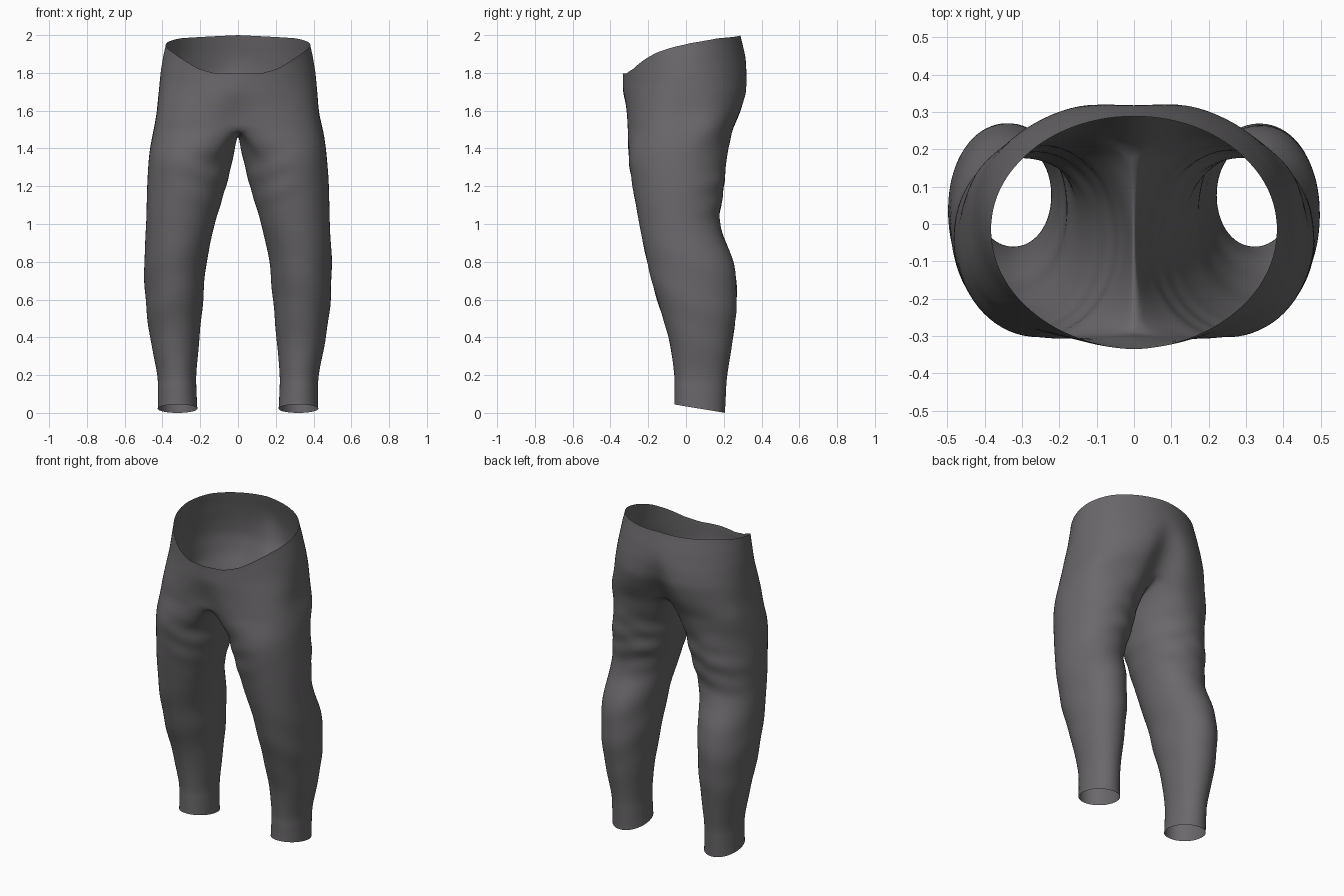
import bpy, bmesh, math
from mathutils import Vector

if "Cube" in bpy.data.objects:
    bpy.data.objects.remove(bpy.data.objects["Cube"])

OUT, INN = 48, 26            # columns on the outer arc and on the inseam side
LEG_STEPS, HIP_STEPS = 10, 26

# leg sections: z, inner x, outer x, front y, back y
LEG = [(0.00, .215, .425, -.062, .207), (0.10, .219, .425, -.062, .212),
       (0.20, .220, .429, -.064, .219), (0.40, .203, .466, -.093, .250),
       (0.60, .184, .491, -.154, .270), (0.80, .165, .497, -.207, .252),
       (1.00, .122, .487, -.248, .180), (1.20, .062, .482, -.284, .203),
       (1.34, .028, .473, -.304, .215)]
# hip profile: z, half width, front y, back y
HIP = [(1.40, .468, -.310, .225), (1.50, .450, -.317, .265), (1.60, .430, -.326, .308),
       (1.70, .420, -.335, .338), (1.80, .412, -.335, .332), (1.90, .395, -.333, .313),
       (2.00, .370, -.333, .288)]
# waist edge: angle around the body (front -90, back 90), z
RIM = [(-90, 1.797), (-70, 1.797), (-57, 1.82), (-42, 1.868), (-28, 1.907), (-12, 1.936),
       (5, 1.958), (35, 1.983), (90, 2.0)]


def lerp_table(table, v):
    v = min(max(v, table[0][0]), table[-1][0])
    for a, b in zip(table, table[1:]):
        if v <= b[0]:
            t = (v - a[0]) / (b[0] - a[0])
            return [p + (q - p) * t for p, q in zip(a, b)][1:]


def spow(v, p):
    return math.copysign(abs(v) ** p, v)


def leg_point(sec, th):
    z, x0, x1, yf, yb = sec
    c, s = spow(math.cos(th), .97), spow(math.sin(th), .97)
    tilt = .0225 * (1 - math.sin(th)) * max(0, 1 - z / .3)
    return Vector(((x0 + x1) / 2 + (x1 - x0) / 2 * c, (yf + yb) / 2 + (yb - yf) / 2 * s, z + tilt))


def hip_point(z, a, t=0):
    w, yf, yb = lerp_table(HIP, z)
    s = math.sin(a)
    e = .92 + t * (.22 if s < 0 else .1)
    return Vector((w * max(0, math.cos(a)) ** e, abs(s) * (yb if s > 0 else yf), z))


def crotch_point(j):
    """Ring where leg meets seat; its inner part lies on the centre plane."""
    if j <= OUT:
        a = -math.pi / 2 + math.pi * j / OUT
        s = math.sin(a)
        x = .450 * max(0, math.cos(a)) ** .85
        near = math.exp(-(x / .09) ** 2)
        y = spow(s, .65) * (.262 if s > 0 else .318) + near * (.03 if s < 0 else -.065)
        return Vector((x, y, 1.5 + near * (.01 if s < 0 else .06)))
    t = (j - OUT) / INN
    yb, yf = .197, -.288
    return Vector((0, yb + (yf - yb) * t, 1.47 + (.09 if t < .5 else .04) * (2 * t - 1) ** 2))


def catmull(p0, p1, p2, p3, t):
    return .5 * (2 * p1 + (p2 - p0) * t + (2 * p0 - 5 * p1 + 4 * p2 - p3) * t * t
                 + (3 * p1 - p0 - 3 * p2 + p3) * t ** 3)


def leg_angle(j):
    span = math.radians(118)
    if j <= OUT:
        return -span + 2 * span * j / OUT
    return span + (2 * math.pi - 2 * span) * (j - OUT) / INN


def add_half(bm, side):
    n = OUT + INN
    # trouser leg, from hem up to the crotch ring
    cols = []
    for j in range(n):
        keys = [leg_point(s, leg_angle(j)) for s in LEG] + [crotch_point(j)]
        ext = [2 * keys[0] - keys[1]] + keys + [2 * keys[-1] - keys[-2]]
        col = [catmull(*ext[k:k + 4], i / LEG_STEPS)
               for k in range(len(keys) - 1) for i in range(LEG_STEPS)]
        cols.append(col + [keys[-1]])
    # seat half, from the crotch ring up to the waist edge
    for j in range(OUT + 1):
        a = -math.pi / 2 + math.pi * j / OUT
        c = crotch_point(j)
        rim = lerp_table(RIM, math.degrees(a))[0]
        off = c - hip_point(c.z, a)
        for i in range(1, HIP_STEPS + 1):
            t = i / HIP_STEPS
            u = min(1, t * 1.3)
            p = hip_point(c.z + (rim - c.z) * t, a, t) + off * (1 - u * u * (3 - 2 * u))
            if j in (0, OUT):
                p.x = 0
            cols[j].append(p)
    verts = [[bm.verts.new((side * p.x, p.y, p.z)) for p in col] for col in cols]
    for j in range(n):
        a, b = verts[j], verts[(j + 1) % n]
        for i in range(min(len(a), len(b)) - 1):
            quad = (a[i], b[i], b[i + 1], a[i + 1])
            bm.faces.new(quad if side > 0 else quad[::-1])


def bump(v, mid, width):
    return math.exp(-((v - mid) / width) ** 2)


def fold(co):
    """Soft cloth folds at the thighs, behind the knees and on the shins."""
    x, y, z = co
    ax, ph = abs(x), (0.0 if x > 0 else 1.3)
    d = .003 * bump(z, 1.25, .16) * bump(ax, .17, .13) * math.sin(42 * z - 16 * ax + ph)
    if y > 0:
        d += .004 * min(1, y / .1) * bump(z, 1.15, .16) * bump(ax, .28, .2) * math.sin(48 * z + 14 * ax + ph)
    d += .002 * bump(z, .65, .28) * math.sin(27 * z + 11 * y + 9 * ax + 2 * ph)
    d += .002 * bump(z, 1.5, .2) * math.sin(24 * z + 10 * ax - 7 * y + ph)
    return d


bm = bmesh.new()
add_half(bm, 1)
add_half(bm, -1)
bmesh.ops.remove_doubles(bm, verts=bm.verts, dist=.0006)
inner = [v for v in bm.verts if not v.is_boundary]
for _ in range(6):
    bmesh.ops.smooth_vert(bm, verts=inner, factor=.5, use_axis_x=True, use_axis_y=True, use_axis_z=True)
bmesh.ops.recalc_face_normals(bm, faces=bm.faces)
bm.normal_update()
for v, d in [(v, v.normal * fold(v.co)) for v in inner]:
    v.co += d

mesh = bpy.data.meshes.new("trousers")
bm.to_mesh(mesh)
bm.free()
mesh.polygons.foreach_set("use_smooth", [True] * len(mesh.polygons))
trousers = bpy.data.objects.new("trousers", mesh)
bpy.context.collection.objects.link(trousers)

# dark grey cloth
cloth = bpy.data.materials.new("dark_cloth")
cloth.diffuse_color = (.145, .138, .145, 1)
cloth.use_nodes = True
cloth.node_tree.nodes["Principled BSDF"].inputs["Base Color"].default_value = cloth.diffuse_color
mesh.materials.append(cloth)
